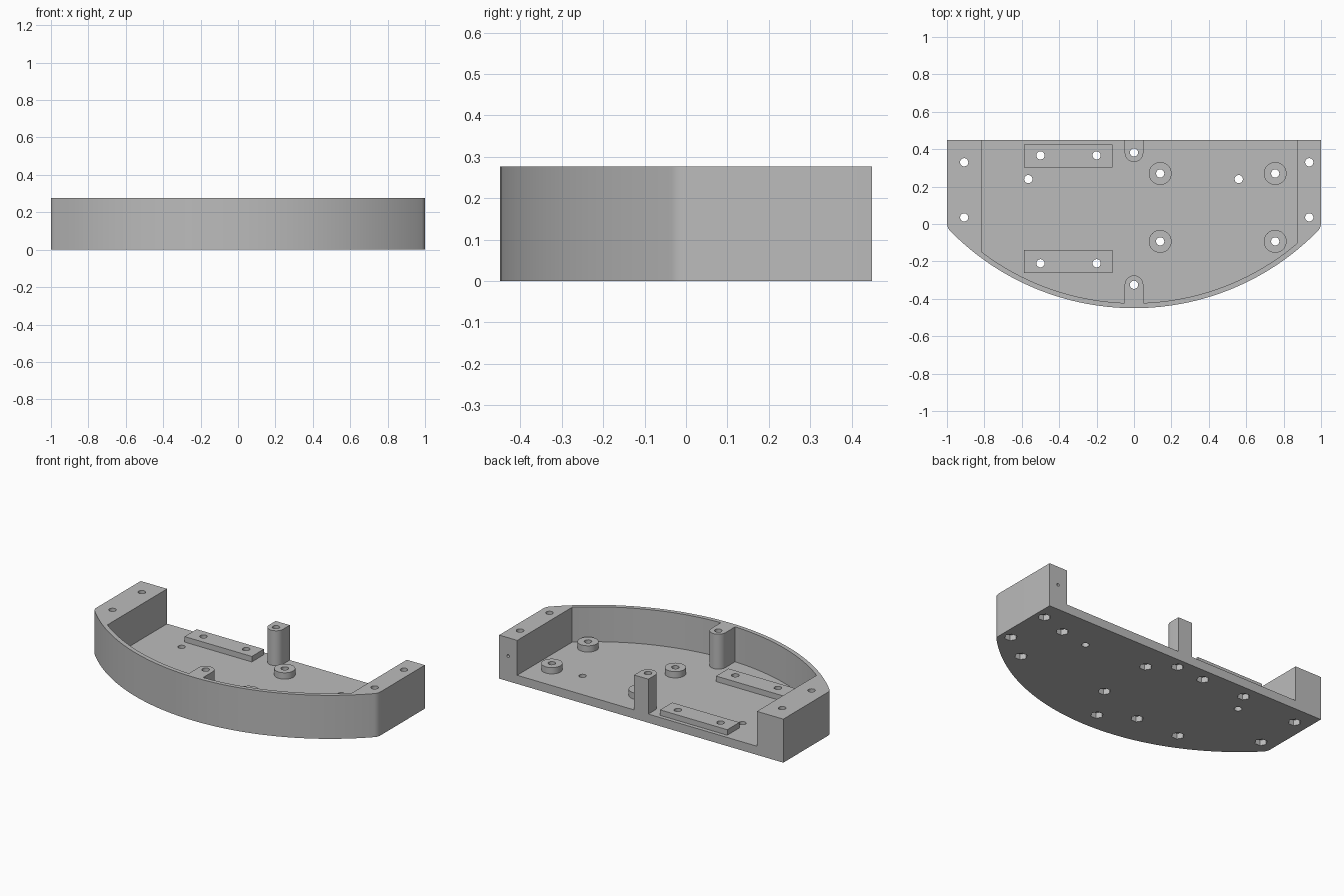
import bpy
import bmesh
from math import sin, cos, pi, sqrt, asin, atan2, radians

if "Cube" in bpy.data.objects:
    bpy.data.objects.remove(bpy.data.objects["Cube"], do_unlink=True)

HEIGHT, FLOOR, BACK = 0.277, 0.055, 0.45
RADIUS, WALL, FILLET = 1.376, 0.027, 0.06   # curved front wall
CENTRE_Y = RADIUS - BACK

grey = bpy.data.materials.new("plain grey")
grey.use_nodes = True
grey.diffuse_color = (0.5, 0.5, 0.5, 1)
grey.node_tree.nodes["Principled BSDF"].inputs["Base Color"].default_value = (0.5, 0.5, 0.5, 1)


def arc(cx, cy, r, start, end, n):
    return [(cx + r * cos(start + (end - start) * i / n),
             cy + r * sin(start + (end - start) * i / n)) for i in range(n + 1)]


def circle(cx, cy, r, n):
    return arc(cx, cy, r, 0, 2 * pi, n)[:-1]


def rect(x0, x1, y0, y1):
    return [(x0, y0), (x1, y0), (x1, y1), (x0, y1)]


def prisms(name, outlines, z0, z1):
    """One object holding an upright prism for every outline."""
    bm = bmesh.new()
    for points in outlines:
        face = bm.faces.new([bm.verts.new((x, y, z0)) for x, y in points])
        new = bmesh.ops.extrude_face_region(bm, geom=[face])["geom"]
        verts = [v for v in new if isinstance(v, bmesh.types.BMVert)]
        bmesh.ops.translate(bm, verts=verts, vec=(0, 0, z1 - z0))
    bmesh.ops.recalc_face_normals(bm, faces=bm.faces)
    mesh = bpy.data.meshes.new(name)
    bm.to_mesh(mesh)
    bm.free()
    mesh.materials.append(grey)
    obj = bpy.data.objects.new(name, mesh)
    bpy.context.collection.objects.link(obj)
    return obj


def cut(obj, *cutters):
    bpy.ops.object.select_all(action='DESELECT')
    obj.select_set(True)
    bpy.context.view_layer.objects.active = obj
    for cutter in cutters:
        mod = obj.modifiers.new("cut", 'BOOLEAN')
        mod.operation, mod.solver, mod.object = 'DIFFERENCE', 'EXACT', cutter
        bpy.ops.object.modifier_apply(modifier=mod.name)
    bpy.ops.object.shade_smooth_by_angle(angle=radians(30))


# Tray outline: straight back and sides, rounded corners, bowed front
fx = 1 - FILLET
fy = CENTRE_Y - sqrt((RADIUS - FILLET) ** 2 - fx ** 2)
turn = atan2(fy - CENTRE_Y, fx)
outline = [(1, BACK), (-1, BACK)]
outline += arc(-fx, fy, FILLET, pi, 2 * pi - (pi + turn) + 2 * pi - 2 * pi, 8)
outline += arc(0, CENTRE_Y, RADIUS, pi - turn, 2 * pi + turn, 72)[1:-1]
outline += arc(fx, fy, FILLET, turn, 0, 8)
tray = prisms("tray", [outline], 0, HEIGHT)

# Open-backed cavity between the two end blocks
LEFT_BLOCK, RIGHT_BLOCK = 0.873, -0.814
inner = RADIUS - WALL
cavity_points = [(LEFT_BLOCK, BACK + 0.1), (RIGHT_BLOCK, BACK + 0.1)]
cavity_points += arc(0, CENTRE_Y, inner, 1.5 * pi + asin(RIGHT_BLOCK / inner),
                     1.5 * pi + asin(LEFT_BLOCK / inner), 64)
cavity = prisms("cavity_cutter", [cavity_points], FLOOR, HEIGHT + 0.1)

# Screw positions
block_spots = [(x, y) for x in (-0.908, 0.937) for y in (0.035, 0.33)]
boss_spots = [(x, y) for x in (0.14, 0.755) for y in (-0.093, 0.27)]
bar_spots = [(x, y) for x in (-0.5, -0.2) for y in (-0.21, 0.367)]
post_spots = [(0, -0.325), (0, 0.382)]
plain_spots = [(-0.565, 0.24), (0.56, 0.24)]
screwed = block_spots + boss_spots + bar_spots + post_spots

holes = prisms("hole_cutter", [circle(x, y, 0.022, 24) for x, y in screwed + plain_spots],
               -0.1, HEIGHT + 0.1)
nuts = prisms("nut_pocket_cutter", [circle(x, y, 0.037, 6) for x, y in screwed], -0.1, 0.035)

# Small hole in the back of the narrow end block
side_hole = prisms("side_hole_cutter", [circle(0, 0, 0.009, 16)], -0.08, 0.08)
side_hole.rotation_euler.x = pi / 2
side_hole.location = (0.937, BACK, 0.16)
bpy.context.view_layer.update()

cut(tray, cavity, holes, nuts, side_hole)

# Round standoffs
for i, (x, y) in enumerate(boss_spots):
    cut(prisms(f"standoff_{i + 1}", [circle(x, y, 0.061, 32)], FLOOR, FLOOR + 0.04), holes)

# Raised mounting bars
for name, y0, y1 in (("front_bar", -0.262, -0.138), ("back_bar", 0.303, 0.425)):
    cut(prisms(name, [rect(-0.588, -0.115, y0, y1)], FLOOR, FLOOR + 0.035), holes)

# Tall posts, rounded towards the middle
(_, yf), (_, yb) = post_spots
front_post = arc(0, yf, 0.05, 0, pi, 16) + [(-0.05, WALL - BACK), (0.05, WALL - BACK)]
back_post = arc(0, yb, 0.05, pi, 2 * pi, 16) + [(0.05, BACK), (-0.05, BACK)]
for name, points in (("front_post", front_post), ("back_post", back_post)):
    cut(prisms(name, [points], FLOOR, HEIGHT), holes)

for cutter in (cavity, holes, nuts, side_hole):
    bpy.data.objects.remove(cutter, do_unlink=True)
